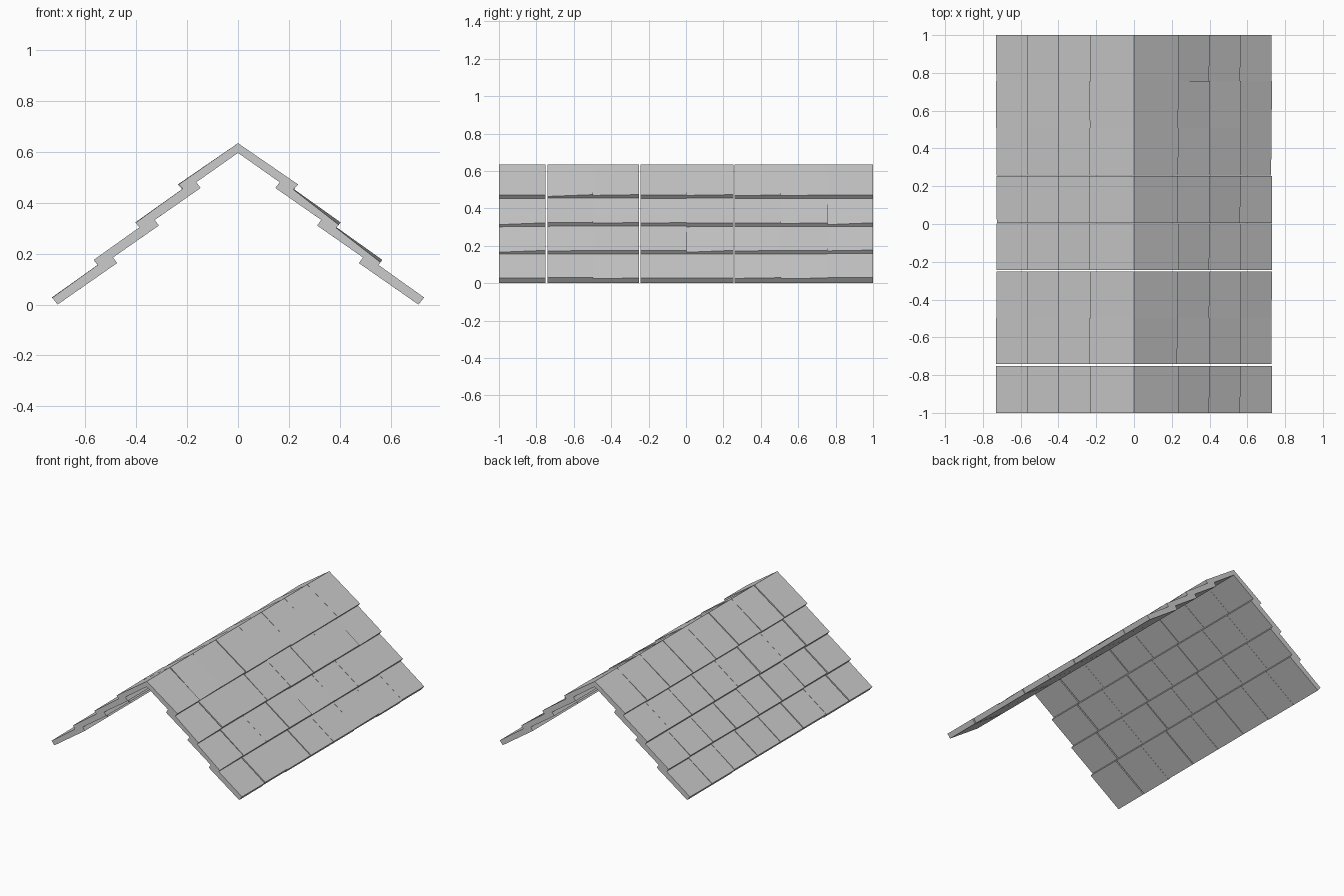
import bpy, bmesh, random

if "Cube" in bpy.data.objects:
    bpy.data.objects.remove(bpy.data.objects["Cube"])

random.seed(4)

STEP_X, STEP_Z = 0.164, 0.1475      # offset from one course to the next
# shingle profile of the eave course: low bottom, low top, high top, high bottom
EAVE = [(0.709, 0.0), (0.731, 0.028), (0.498, 0.194), (0.475, 0.163)]
# ridge course, cut vertically where the two slopes meet
RIDGE = [(0.213, 0.446), (0.236, 0.472), (0.0, 0.634), (0.0, 0.596)]

# column edges along y and the gap after each column
EDGES = [-1, -0.746, -0.497, -0.247, 0.003, 0.256, 0.508, 0.757, 1]
GAPS = [0.009, 0.001, 0.007, 0.002, 0.004, 0.002, 0.001, 0]


def shingle(bm, profile, y0, y1, side, thin0, thin1, slip):
    """One closed slab; the lower end thins and slips slightly."""
    rings = []
    for y, thin in ((y0, thin0), (y1, thin1)):
        ring = []
        for i, (x, z) in enumerate(profile):
            if i == 1:
                x, z = x - 0.57 * thin, z - 0.82 * thin
            if i < 2:
                x, z = x - 0.83 * slip, z + 0.56 * slip
            ring.append(bm.verts.new((side * x, y, z)))
        rings.append(ring)
    a, b = rings
    bm.faces.new(a)
    bm.faces.new(b[::-1])
    for i in range(4):
        j = (i + 1) % 4
        bm.faces.new((a[j], a[i], b[i], b[j]))


def course(name, profile, side):
    """A row of eight shingles along y."""
    bm = bmesh.new()
    for k in range(8):
        y0 = EDGES[k] + (GAPS[k - 1] / 2 if k else 0)
        y1 = EDGES[k + 1] - GAPS[k] / 2
        wedge = random.choice((0.0, 0.005, 0.012))
        ends = (wedge, 0.0) if side > 0 else (wedge * 0.3, 0.0)
        shingle(bm, profile, y0, y1, side, *ends, random.choice((0, 0, 0.003)))
    bmesh.ops.recalc_face_normals(bm, faces=bm.faces)
    mesh = bpy.data.meshes.new(name)
    bm.to_mesh(mesh)
    bm.free()
    bpy.context.collection.objects.link(bpy.data.objects.new(name, mesh))


# both slopes: three lapped courses below a ridge course
for side, label in ((1, "right"), (-1, "left")):
    for row in range(3):
        profile = [(x - row * STEP_X, z + row * STEP_Z) for x, z in EAVE]
        course(f"{label}_shingle_course_{row + 1}", profile, side)
    course(f"{label}_ridge_course", RIDGE, side)
